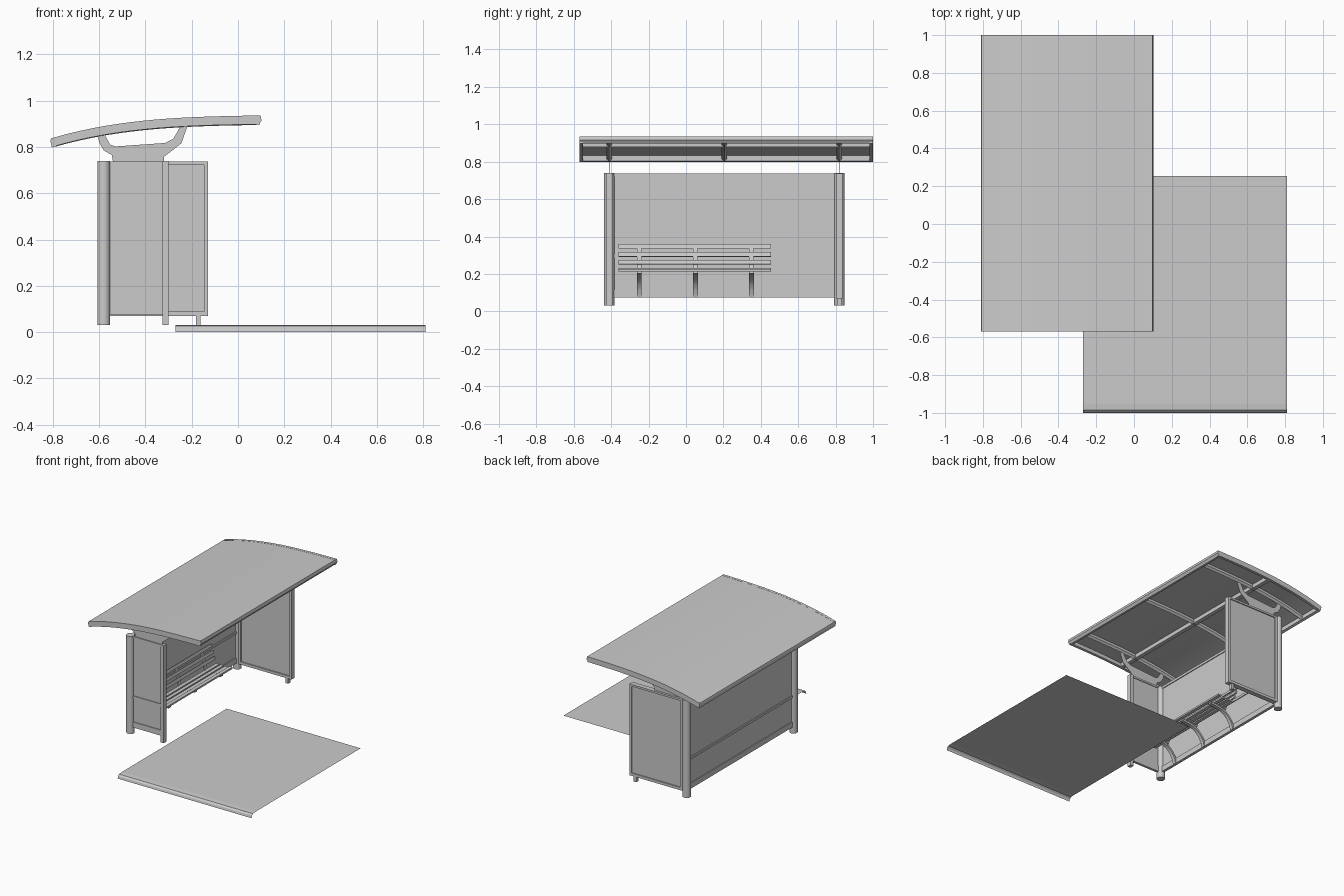
import bpy
import math
from mathutils import Vector

if "Cube" in bpy.data.objects:
    bpy.data.objects.remove(bpy.data.objects["Cube"])


def mesh(name, verts, faces):
    me = bpy.data.meshes.new(name)
    me.from_pydata([tuple(v) for v in verts], [], faces)
    me.update()
    ob = bpy.data.objects.new(name, me)
    bpy.context.collection.objects.link(ob)
    return ob


def loft(name, rings):
    """Capped skin through equal-length rings of points."""
    n, m = len(rings[0]), len(rings)
    verts = [p for r in rings for p in r]
    faces = [(i * n + j, i * n + (j + 1) % n, (i + 1) * n + (j + 1) % n, (i + 1) * n + j)
             for i in range(m - 1) for j in range(n)]
    faces += [tuple(reversed(range(n))), tuple(range((m - 1) * n, m * n))]
    ob = mesh(name, verts, faces)
    bpy.context.view_layer.objects.active = ob
    bpy.ops.object.select_all(action='DESELECT')
    ob.select_set(True)
    bpy.ops.object.mode_set(mode='EDIT')
    bpy.ops.mesh.select_all(action='SELECT')
    bpy.ops.mesh.normals_make_consistent(inside=False)
    bpy.ops.object.mode_set(mode='OBJECT')
    bpy.ops.object.shade_smooth_by_angle(angle=math.radians(30))
    return ob


def prism(name, xz, y0, y1):
    return loft(name, [[(x, y, z) for x, z in xz] for y in (y0, y1)])


def box(name, x0, x1, y0, y1, z0, z1):
    return prism(name, [(x0, z0), (x1, z0), (x1, z1), (x0, z1)], y0, y1)


def bar(name, path, thick, y0, y1):
    """Flat bar following an x-z path."""
    p = [Vector(q) for q in path]
    a, b = [], []
    for i, q in enumerate(p):
        d = (p[min(i + 1, len(p) - 1)] - p[max(i - 1, 0)]).normalized() * thick / 2
        a.append((q.x - d.y, q.y + d.x))
        b.append((q.x + d.y, q.y - d.x))
    return prism(name, a + b[::-1], y0, y1)


def post(name, x, y, r, z0, z1, n=20):
    ring = [(x + r * math.cos(i * math.tau / n), y + r * math.sin(i * math.tau / n)) for i in range(n)]
    return loft(name, [[(px, py, z) for px, py in ring] for z in (z0, z1)])


def roof_z(x):
    t = (x + 0.81) / 0.91
    return 0.835 + 0.2726 * t - 0.26 * t ** 2 + 0.0874 * t ** 3


def xs(x0, x1, n=16):
    return [x0 + (x1 - x0) * i / n for i in range(n + 1)]


NEAR, FAR = -0.41, 0.82          # end wall positions in y
R0, R1 = -0.57, 1.0              # roof ends in y

# Roof: curved sheet, end rims, front and rear edges
sheet = xs(-0.805, 0.095)
prism("roof_sheet", [(x, roof_z(x)) for x in sheet] +
      [(x, roof_z(x) - 0.01) for x in sheet[::-1]], R0, R1)
for name, y0 in (("near_roof_rim", R0), ("far_roof_rim", R1 - 0.02)):
    prism(name, [(x, roof_z(x) + 0.001) for x in sheet] +
          [(x, roof_z(x) - 0.037) for x in sheet[::-1]], y0, y0 + 0.02)
prism("roof_front_edge", [(0.075, 0.934), (0.097, 0.936), (0.102, 0.915), (0.09, 0.897), (0.075, 0.897)], R0, R1)
prism("roof_rear_edge", [(-0.785, 0.841), (-0.808, 0.836), (-0.811, 0.826), (-0.803, 0.798), (-0.785, 0.803)], R0, R1)

# Roof ribs with pointed undersides
for i, y in enumerate((NEAR, 0.205, FAR)):
    sec = [(-0.015, -0.006), (0.015, -0.006), (0.015, -0.027), (0, -0.04), (-0.015, -0.027)]
    loft(f"roof_rib_{i}", [[(x, y + dy, roof_z(x) + dz) for dy, dz in sec] for x in xs(-0.79, 0.08)])
zc = roof_z(-0.36)
box("roof_long_rib", -0.375, -0.345, R0 + 0.02, R1 - 0.02, zc - 0.037, zc - 0.006)

# Roof brackets: thin plates with two arms
outline = [(-0.54, 0.735), (-0.32, 0.735), (-0.32, 0.757), (-0.245, 0.815), (-0.218, 0.89),
           (-0.25, 0.89), (-0.262, 0.865), (-0.28, 0.835), (-0.315, 0.817), (-0.53, 0.802),
           (-0.552, 0.81), (-0.572, 0.845), (-0.572, 0.87), (-0.608, 0.86), (-0.6, 0.82),
           (-0.58, 0.785), (-0.545, 0.765)]
for name, y in (("near_bracket", NEAR), ("far_bracket", FAR)):
    prism(name, outline, y - 0.002, y + 0.002)

# Rear posts
for name, y in (("near_rear_post", NEAR), ("far_rear_post", FAR)):
    post(name, -0.58, y, 0.028, 0.03, 0.74)

# Back wall
box("back_wall", -0.584, -0.576, NEAR, FAR, 0.08, 0.735)
for name, z0, z1 in (("back_bottom_rail", 0.075, 0.115), ("back_middle_rail", 0.288, 0.305),
                     ("back_top_rail", 0.72, 0.738)):
    box(name, -0.59, -0.57, NEAR, FAR, z0, z1)

# Near end wall and its slim front post
box("near_wall", -0.57, -0.31, NEAR - 0.004, NEAR + 0.004, 0.08, 0.735)
for name, z0, z1 in (("near_bottom_rail", 0.075, 0.115), ("near_middle_rail", 0.288, 0.305),
                     ("near_top_rail", 0.725, 0.738)):
    box(name, -0.56, -0.31, NEAR - 0.009, NEAR + 0.009, z0, z1)
box("near_front_post", -0.326, -0.301, NEAR - 0.016, NEAR + 0.016, 0.03, 0.74)

# Far end display case: frame, recessed panel, foot
box("far_panel", -0.55, -0.135, FAR - 0.01, FAR + 0.01, 0.08, 0.73)
for name, x0, x1, z0, z1 in (("far_frame_bottom", -0.56, -0.13, 0.07, 0.09),
                             ("far_frame_top", -0.56, -0.13, 0.722, 0.736),
                             ("far_frame_front", -0.146, -0.13, 0.07, 0.736),
                             ("far_frame_rear", -0.56, -0.54, 0.07, 0.736)):
    box(name, x0, x1, FAR - 0.018, FAR + 0.018, z0, z1)
box("far_foot", -0.182, -0.161, FAR - 0.012, FAR + 0.012, 0.03, 0.075)

# Bench: seat slats, leaning back slats, arched supports
B0, B1 = -0.36, 0.455
for i in range(4):
    x, z = -0.495 + i * 0.036, 0.219 + (0.008 if i == 3 else 0)
    box(f"seat_slat_{i}", x, x + 0.026, B0, B1, z - 0.006, z + 0.006)
for i, z in enumerate((0.262, 0.304, 0.347)):
    x = -0.508 - (z - 0.262) * 0.3
    bar(f"back_slat_{i}", [(x + 0.003, z - 0.011), (x - 0.003, z + 0.011)], 0.01, B0, B1)
for i, y in enumerate((-0.25, 0.05, 0.35)):
    bar(f"bench_arch_{i}", [(-0.572, 0.075), (-0.562, 0.11), (-0.54, 0.15), (-0.505, 0.182),
                            (-0.46, 0.2), (-0.375, 0.209)], 0.014, y - 0.013, y + 0.013)
    bar(f"bench_upright_{i}", [(-0.5, 0.2), (-0.515, 0.25), (-0.542, 0.345)], 0.012, y - 0.012, y + 0.012)

# Pavement sheet with rounded kerb lip
lip = [(0.255, 0.03), (-0.95, 0.03), (-0.985, 0.027), (-0.996, 0.016), (-1.0, 0.0)]
pv = [(x, y, z) for y, z in lip for x in (-0.27, 0.81)]
mesh("pavement", pv, [(2 * i, 2 * i + 2, 2 * i + 3, 2 * i + 1) for i in range(len(lip) - 1)])
